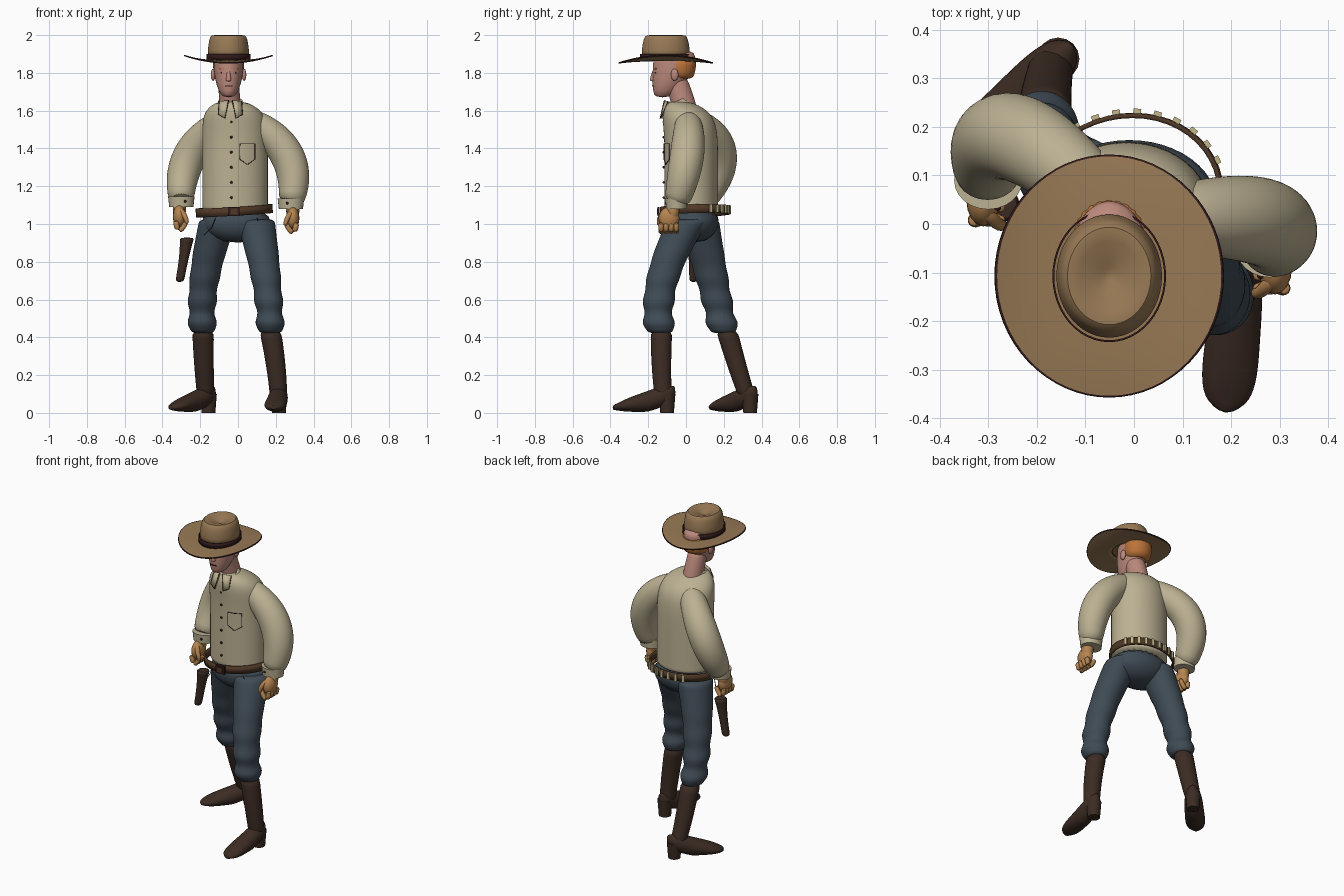
import bpy, bmesh, math
from math import sin, cos, pi, radians, sqrt
from mathutils import Vector, Euler, Matrix

if "Cube" in bpy.data.objects:
    bpy.data.objects.remove(bpy.data.objects["Cube"])


def material(name, red, green, blue):
    colour = (red, green, blue, 1)
    mat = bpy.data.materials.new(name)
    mat.use_nodes = True
    mat.diffuse_color = colour
    mat.node_tree.nodes["Principled BSDF"].inputs["Base Color"].default_value = colour
    return mat


FELT = material("tan felt", .31, .19, .09)
DARK = material("dark trim", .03, .01, .01)
SKIN = material("pink skin", .5, .25, .2)
HAIR = material("ginger hair", .5, .17, .04)
SHIRT = material("cream cotton", .5, .44, .29)
DENIM = material("blue denim", .05, .07, .09)
BOOT = material("boot leather", .045, .025, .017)
BELT = material("belt leather", .08, .04, .02)
HAND = material("tanned hand", .46, .23, .08)
BRASS = material("pale brass", .55, .48, .26)
UP = Vector((0, 0, 1))


def finish(name, bm, materials, subsurf=False, thickness=0):
    bmesh.ops.recalc_face_normals(bm, faces=bm.faces)
    mesh = bpy.data.meshes.new(name)
    bm.to_mesh(mesh)
    bm.free()
    part = bpy.data.objects.new(name, mesh)
    bpy.context.collection.objects.link(part)
    for mat in materials:
        mesh.materials.append(mat)
    if thickness:
        part.modifiers.new("thickness", "SOLIDIFY").thickness = thickness
    if subsurf:
        part.modifiers.new("smooth", "SUBSURF")
    bpy.ops.object.select_all(action="DESELECT")
    part.select_set(True)
    bpy.context.view_layer.objects.active = part
    bpy.ops.object.shade_smooth_by_angle(angle=radians(50))
    return part


def bridge(bm, loops):
    """Join neighbouring vertex loops and return the faces band by band."""
    return [[bm.faces.new((low[k], low[k - 1], high[k - 1], high[k])) for k in range(len(low))]
            for low, high in zip(loops, loops[1:])]


def loft(name, rings, mat, axis=UP, sides=24, closed=True, subsurf=True, thickness=0):
    """Skin oval rings (centre, width, depth); without an axis they follow the path."""
    bm = bmesh.new()
    centres = [Vector(ring[0]) for ring in rings]
    loops = []
    for i, (_, width, depth) in enumerate(rings):
        along = axis or centres[min(i + 1, len(rings) - 1)] - centres[max(i - 1, 0)]
        along = along.normalized()
        across = (Vector((1, 0, 0)) - along * along.x).normalized()
        other = along.cross(across)
        turns = [2 * pi * k / sides for k in range(sides)]
        loops.append([bm.verts.new(centres[i] + across * width * cos(a) + other * depth * sin(a))
                      for a in turns])
    bridge(bm, loops)
    if closed:
        bm.faces.new(loops[0])
        bm.faces.new(loops[-1])
    return finish(name, bm, [mat], subsurf, thickness)


def limb(name, joints, radius, mat, steps=8, sides=24, axis=None, squash=1):
    """Tube bent smoothly through three joints, with its radius given by a rule."""
    start, middle, end = map(Vector, joints)
    rings = []
    for i in range(steps + 1):
        t = i / steps
        centre = (start * (2 * t - 1) * (t - 1) + middle * 4 * t * (1 - t) + end * t * (2 * t - 1))
        rings.append((centre, radius(t), radius(t) * squash))
    return loft(name, rings, mat, axis, sides)


def solid(name, place, size, mat, turn=(0, 0, 0), square=False):
    bm = bmesh.new()
    matrix = Matrix.LocRotScale(Vector(place), Euler(turn), Vector(size))
    if square:
        bmesh.ops.create_cube(bm, size=1, matrix=matrix)
    else:
        bmesh.ops.create_uvsphere(bm, u_segments=16, v_segments=12, radius=1, matrix=matrix)
    return finish(name, bm, [mat])


def seam(name, points, mat):
    curve = bpy.data.curves.new(name, "CURVE")
    curve.dimensions = "3D"
    curve.bevel_depth = .002
    spline = curve.splines.new("POLY")
    spline.points.add(len(points) - 1)
    for point, place in zip(spline.points, points):
        point.co = (*place, 1)
    curve.materials.append(mat)
    bpy.context.collection.objects.link(bpy.data.objects.new(name, curve))


# Shirt body rounds in at the shoulders and leans forward to the neck
body = []
for i in range(25):
    t = i / 24
    scale = 1 - .6 * t ** 14
    body.append(((-.015 - .02 * t ** 8, .028 - .07 * t ** 8, 1.06 + .59 * t), .175 * scale, .143 * scale))
loft("shirt_body", body, SHIRT)
loft("collar_band", [((-.04, -.03, 1.61), .075, .075), ((-.04, -.05, 1.65), .065, .06)], SHIRT,
     axis=Vector((0, -.4, .9)), closed=False, subsurf=False, thickness=.008)


def shirt_front(x):
    return .027 - .145 * sqrt(1 - ((x + .015) / .175) ** 2)


for side in (-1, 1):
    bm = bmesh.new()
    flap = [(side * x - .04, y, z) for x, y, z in
            ((.01, -.115, 1.655), (.06, -.095, 1.65), (.065, -.125, 1.58), (.03, -.137, 1.56))]
    bm.faces.new([bm.verts.new(corner) for corner in flap])
    finish("collar_flap", bm, [SHIRT], thickness=.008)
    seam("collar_seam", flap[1:] + flap[:1], DARK)
for i in range(6):
    solid("shirt_button", (-.035, shirt_front(-.035), 1.54 - i * .08), (.007, .007, .007), DARK)
pocket = ((-1, 1), (0, 1), (1, 1), (1, -.5), (0, -1), (-1, -.5), (-1, 1))
seam("pocket_seam", [(.05 + .04 * u, shirt_front(.05 + .04 * u), 1.37 + .055 * v) for u, v in pocket], DARK)

# Sleeves, cuffs and fists with curled fingers
arms = {"left": (1, (.06, .01, 1.55), (.262, .005, 1.36), (.28, -.05, 1.11)),
        "right": (-1, (-.06, .04, 1.55), (-.25, .18, 1.37), (-.3, .09, 1.12))}
for label, (side, *joints) in arms.items():
    limb(label + "_sleeve", joints, lambda t: .095 - .03 * t ** 4 - .03 * (1 - t) ** 4, SHIRT, steps=12)
    wrist = Vector(joints[-1])
    loft(label + "_cuff", [(wrist + UP * .025, .07, .06), (wrist - UP * .03, .064, .055)], SHIRT, subsurf=False)
    solid(label + "_cuff_button", wrist - Vector((side * .02, .056, 0)), (.007, .007, .007), DARK)
    fist = wrist + Vector((side * .01, -.04, -.08))
    solid(label + "_wrist", fist + Vector((0, .02, .04)), (.035, .035, .06), HAND)
    solid(label + "_palm", fist, (.035, .055, .06), HAND)

    def reach(out, forward, rise):
        return fist + Vector((side * out, -forward, rise))

    for i in range(4):
        row = .042 - i * .027
        limb(label + "_finger", (reach(.02, row, -.02), reach(0, row, -.075), reach(-.04, row, -.02)),
             lambda t: .017 - .003 * t, HAND, steps=6, sides=8)
    limb(label + "_thumb", (reach(0, .02, .04), reach(-.03, .05, 0), reach(-.04, .05, -.04)),
         lambda t: .017 - .005 * t, HAND, steps=4, sides=8)

# Jeans, with bunched folds toward the boots
loft("jeans_hips", [((-.01, .04, 1.08), .17, .13), ((-.01, .04, 1), .19, .14),
                    ((-.01, .035, .95), .17, .12), ((0, .03, .9), .08, .07)], DENIM)
legs = {"left": ((.09, .02, 1.03), (.15, -.125, .7), (.172, -.135, .42)),
        "right": ((-.1, .06, 1.03), (-.178, .14, .7), (-.185, .2, .42))}
for label, joints in legs.items():
    limb(label + "_jeans_leg", joints, lambda t: .07 + .034 * (1 - t) ** 2 + .012 * t * t * sin(30 * t),
         DENIM, steps=24, axis=UP, squash=1.1)
for side in (-1, 1):
    seam("jeans_pocket_seam", [(side * x - .01, y, z) for x, y, z in
                               ((.11, -.09, 1.03), (.13, -.08, .98), (.17, -.04, .94))], DARK)

# Boots: shaft, foot along its heading, and heel
boots = {"left": ((-.1, -1, 0), (.17, -.13, .44), (.2, -.13, .25), (.215, -.12, .08)),
         "right": ((-.7, -.73, 0), (-.185, .215, .44), (-.18, .27, .25), (-.17, .325, .08))}
for label, (heading, *joints) in boots.items():
    limb(label + "_boot_shaft", joints, lambda t: .058 - .012 * t, BOOT, axis=UP)
    ahead = Vector(heading).normalized()
    ankle = Vector((*joints[-1][:2], 0))
    rings = []
    for i in range(17):
        t = i / 16
        low, top = max(.005, .05 - .1 * t), .17 - .12 * t
        blunt = sqrt(1.03 - (2 * t - 1) ** 4)
        rings.append((ankle + ahead * (.335 * t - .065) + UP * (low + top) / 2,
                      (.05 + .012 * t) * blunt, (top - low) / 2 * max(blunt, .6)))
    loft(label + "_boot_foot", rings, BOOT, axis=ahead, sides=16)
    heel = ankle - ahead * .02
    loft(label + "_boot_heel", [(heel, .036, .036), (heel + UP * .1, .044, .044)], BOOT,
         sides=16, subsurf=False)

# Loose gun belt with buckle and cartridges, and the holster
hang = Matrix.Translation((-.02, .045, 1.07)) @ Euler((0, -.06, radians(20))).to_matrix().to_4x4()
belt = loft("belt", [(UP * -.023, .207, .18), (UP * .023, .207, .18)], BELT, sides=48,
            closed=False, subsurf=False, thickness=.01)
belt.matrix_world = hang


def on_belt(degrees):
    turn = radians(degrees)
    return hang @ Vector((.211 * cos(turn), .184 * sin(turn), 0))


solid("buckle", on_belt(252) - Vector((0, .003, 0)), (.06, .01, .05), DARK, square=True)
solid("buckle_plate", on_belt(252) - Vector((0, .008, 0)), (.036, .01, .03), BELT, square=True)
for i in range(9):
    angle = 5 + i * 12
    solid("cartridge", on_belt(angle), (.01, .016, .044), BRASS, (0, 0, radians(angle + 20)), square=True)
limb("holster", ((-.31, .04, .69), (-.285, .04, .83), (-.27, .04, .93)),
     lambda t: .023 + .017 * t * t, BOOT, sides=16, axis=UP)

# Neck, head and face
limb("neck", ((-.04, .005, 1.54), (-.045, -.02, 1.66), (-.05, -.06, 1.78)),
     lambda t: .06 - .006 * t, SKIN, axis=UP, squash=1.15)
loft("head", [((-.05, y, z), width, depth) for y, z, width, depth in
              ((-.125, 1.67, .03, .04), (-.11, 1.7, .052, .065), (-.08, 1.77, .075, .1),
               (-.065, 1.85, .08, .11), (-.06, 1.89, .08, .112), (-.055, 1.92, .06, .09))], SKIN)
loft("hair", [((-.05, -.025, z), width, depth) for z, width, depth in
              ((1.765, .06, .055), (1.79, .079, .072), (1.84, .084, .08), (1.885, .084, .081))], HAIR)
limb("nose", ((-.05, -.165, 1.82), (-.05, -.175, 1.785), (-.05, -.175, 1.755)),
     lambda t: .008 + .008 * t, SKIN, sides=10, axis=UP)
solid("mouth", (-.05, -.175, 1.73), (.04, .008, .005), DARK, square=True)
for side in (-1, 1):
    solid("ear", (side * .082 - .05, -.06, 1.79), (.012, .02, .032), SKIN)
    solid("eye", (side * .03 - .05, -.16, 1.8), (.012, .006, .006), DARK)
    solid("eyebrow", (side * .03 - .05, -.164, 1.82), (.034, .008, .006), HAIR,
          (0, side * -.12, side * .25), square=True)

# Hat: brim curled up at the sides with a dark edge, crown and band
top = Vector((-.051, -.107, 0))
bm = bmesh.new()
loops = []
for t in (.4, .5, .6, .7, .8, .9, .985, 1):
    loops.append([])
    for k in range(64):
        turn = 2 * pi * k / 64
        rise = t ** 3 * (.04 * cos(turn) ** 2 - .012)
        loops[-1].append(bm.verts.new(top + Vector((.234 * t * cos(turn), .25 * t * sin(turn), 1.868 + rise))))
for face in bridge(bm, loops)[-1]:
    face.material_index = 1
finish("hat_brim", bm, [FELT, DARK], thickness=.007)
crown = ((1.86, 1), (1.92, .97), (1.98, .9), (2.005, .78), (1.995, .55), (1.985, .3), (1.97, .04))
loft("hat_crown", [(top + UP * z, .114 * scale, .133 * scale) for z, scale in crown], FELT)
loft("hat_band", [(top + UP * z, .117, .136) for z in (1.866, 1.9)], DARK,
     sides=48, closed=False, subsurf=False, thickness=.004)
